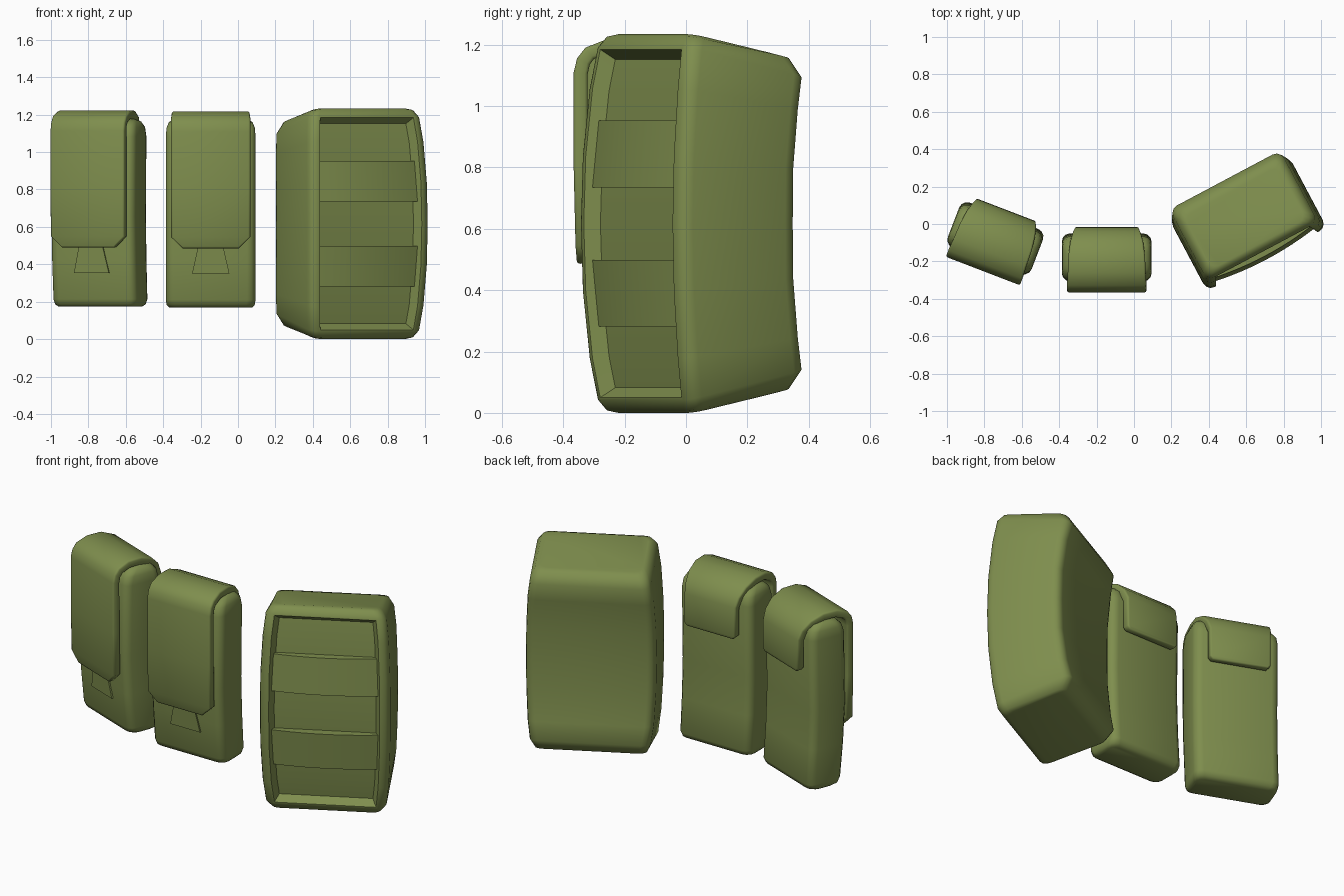
import bpy, bmesh, math

cube = bpy.data.objects.get("Cube")
if cube:
    bpy.data.objects.remove(cube, do_unlink=True)

olive = bpy.data.materials.new("olive_fabric")
olive.use_nodes = True
COLOUR = (0.21, 0.27, 0.075, 1)
olive.diffuse_color = COLOUR
olive.node_tree.nodes["Principled BSDF"].inputs["Base Color"].default_value = COLOUR


def finish(bm, name, place, thickness=0, bevel=0, angle=50):
    """Turn a bmesh into a placed, smooth-shaded olive object."""
    mesh = bpy.data.meshes.new(name)
    bm.to_mesh(mesh)
    bm.free()
    ob = bpy.data.objects.new(name, mesh)
    bpy.context.collection.objects.link(ob)
    mesh.materials.append(olive)
    ob.location, ob.rotation_euler.z = place[0], math.radians(place[1])
    bpy.ops.object.select_all(action="DESELECT")
    ob.select_set(True)
    bpy.context.view_layer.objects.active = ob
    bpy.ops.object.shade_smooth_by_angle(angle=math.radians(angle))
    if thickness:
        mod = ob.modifiers.new("thickness", "SOLIDIFY")
        mod.thickness, mod.offset = thickness, -1
    if bevel:
        mod = ob.modifiers.new("soft_edges", "BEVEL")
        mod.width, mod.segments = bevel, 2
        mod.limit_method, mod.angle_limit = "ANGLE", math.radians(50)


def loft(rings, closed=True):
    """Skin a list of equal-length point loops; return bmesh and side faces per band."""
    bm = bmesh.new()
    loops = [[bm.verts.new(p) for p in ring] for ring in rings]
    n = len(loops[0])
    bands = []
    for a, b in zip(loops, loops[1:]):
        count = n if closed else n - 1
        bands.append([bm.faces.new((a[i], a[(i + 1) % n], b[(i + 1) % n], b[i]))
                      for i in range(count)])
    if closed:
        bm.faces.new(loops[0])
        bm.faces.new(loops[-1])
        bmesh.ops.recalc_face_normals(bm, faces=bm.faces)
    return bm, bands


def rounded_ring(z_front, z_back, half, front, back, radius, steps=3):
    """Rounded rectangle that may tilt from front to back; starts at the front left."""
    ring = []
    corners = ((-1, front, 180), (1, front, 270), (1, back, 0), (-1, back, 90))
    for side, y, start in corners:
        cx = side * (half - radius)
        cy = y + radius if y == front else y - radius
        for k in range(steps + 1):
            t = math.radians(start + 90 * k / steps)
            px, py = cx + radius * math.cos(t), cy + radius * math.sin(t)
            f = (py - front) / (back - front)
            ring.append((px, py, z_front + (z_back - z_front) * f))
    return ring


def narrow_pouch(prefix, place):
    # Body, leaning slightly back towards the base
    sections = [(.17, .222, -.055, .105), (.182, .235, -.075, .128), (.21, .24, -.086, .14),
                (.42, .24, -.106, .126), (.65, .24, -.118, .118), (1.08, .24, -.112, .125),
                (1.13, .236, -.098, .115), (1.16, .224, -.07, .088), (1.172, .2, -.035, .055)]
    bm, _ = loft([rounded_ring(z, z, w, f, b, .045) for z, w, f, b in sections])
    finish(bm, prefix + "_body", place)

    # Flap folded over the top, with clipped front corners and a narrower back
    path = [(-.165, .485, .15), (-.17, .545, .212), (-.176, .8, .212), (-.176, 1.11, .212),
            (-.165, 1.155, .212), (-.138, 1.19, .212), (-.07, 1.217, .208), (.02, 1.217, .205),
            (.1, 1.185, .195), (.15, 1.135, .182), (.172, 1.08, .173), (.174, .905, .172),
            (.172, .885, .155)]
    rings = [[(x * w, y, z) for x in (-1, 1)] for y, z, w in path]
    bm, _ = loft(rings, closed=False)
    finish(bm, prefix + "_flap", place, thickness=.046, bevel=.01)

    # Pull tab below the flap
    rings = []
    for z, w, y in ((.35, .1, -.109), (.5, .066, -.12)):
        rings.append([(-w, y, z), (w, y, z), (w, y + .0095, z), (-w, y + .0095, z)])
    bm, _ = loft(rings)
    finish(bm, prefix + "_tab", place, angle=30)


def large_pouch(place):
    mid = .617
    # Body bowed towards the front, with top and base sloping down to the back
    upper = [(.617, .548, .285, -.145, .175), (.61, .538, .31, -.168, .21),
             (.575, .475, .335, -.188, .244), (.44, .37, .35, -.21, .222),
             (.22, .18, .36, -.23, .2)]
    spec = [(-a, -b, w, f, k) for a, b, w, f, k in upper]
    spec += [(0, 0, .362, -.236, .197)] + upper[::-1]
    steps = 3
    bm, bands = loft([rounded_ring(mid + a, mid + b, w, f, k, .046, steps)
                      for a, b, w, f, k in spec])
    # Recess on the front, with a narrow rim and sloping inner walls
    window = [band[steps] for band in bands[2:-2]]
    bmesh.ops.inset_region(bm, faces=window, thickness=.008, depth=0, use_even_offset=True)
    bmesh.ops.inset_region(bm, faces=window, thickness=.025, depth=-.048, use_even_offset=True)
    finish(bm, "large_pouch_body", place)

    # Two bulging straps, each standing off the panel on the side nearer the middle
    for name, sign in (("upper_strap", 1), ("lower_strap", -1)):
        near, far = mid + sign * .118, mid + sign * .335
        rings = []
        for i in range(13):
            u = -1 + i / 6
            bulge = .026 * (1 - u * u)
            x = .3 * u
            rings.append([(x, -.21 - bulge, near), (x, -.19 - bulge, far),
                          (x * .96, -.14, far), (x * .96, -.14, near)])
        bm, _ = loft(rings)
        finish(bm, name, place, angle=40)


narrow_pouch("right_pouch", ((-.745, -.087, .004), -21))
narrow_pouch("middle_pouch", ((-.146, -.19, 0), 0))
large_pouch(((.6, .02, 0), 28))
